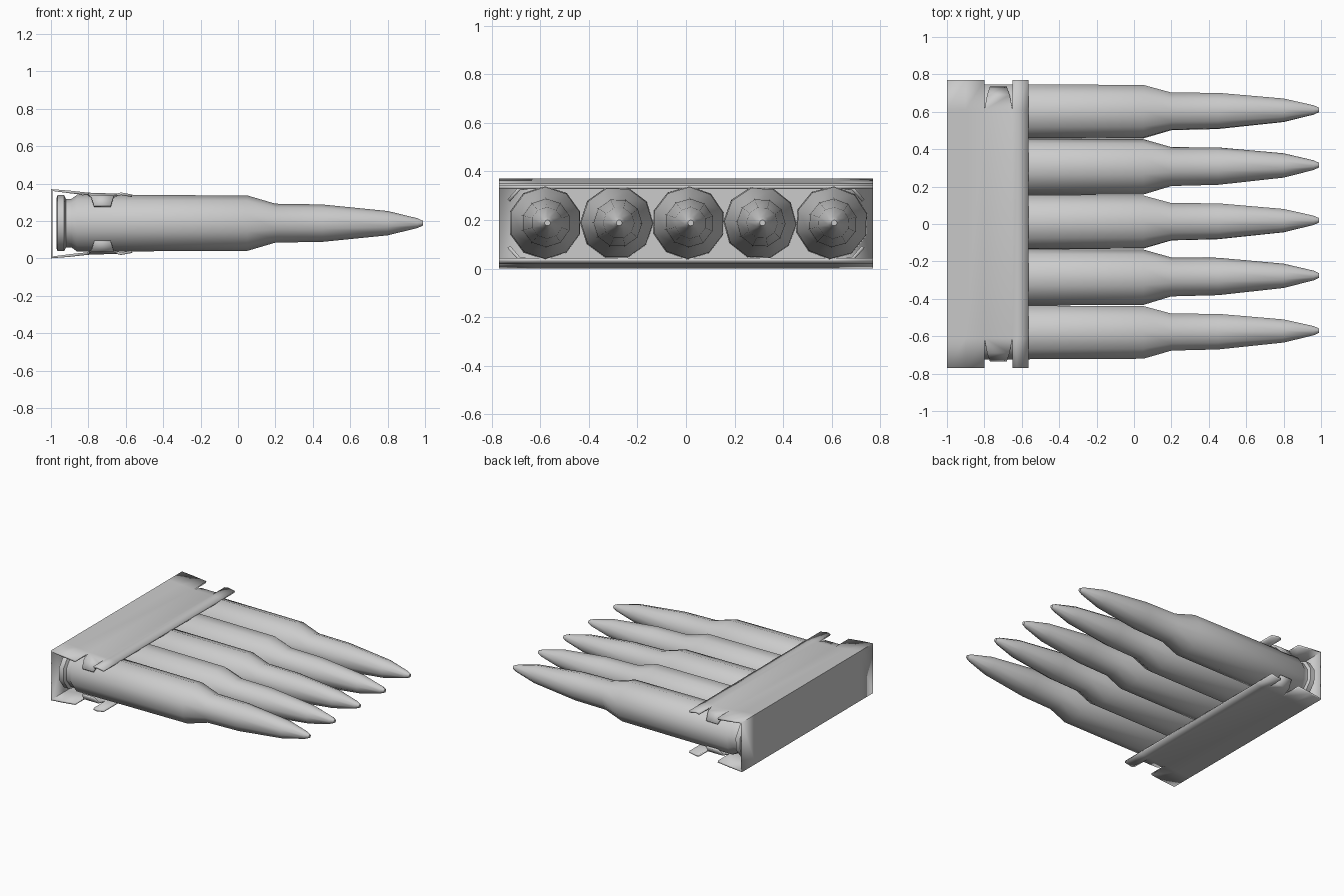
import bpy, bmesh
from math import pi, cos, sin

if "Cube" in bpy.data.objects:
    bpy.data.objects.remove(bpy.data.objects["Cube"])

def finish(name, bm, angle):
    bmesh.ops.recalc_face_normals(bm, faces=bm.faces)
    me = bpy.data.meshes.new(name)
    bm.to_mesh(me)
    bm.free()
    ob = bpy.data.objects.new(name, me)
    bpy.context.collection.objects.link(ob)
    bpy.ops.object.select_all(action='DESELECT')
    ob.select_set(True)
    bpy.context.view_layer.objects.active = ob
    bpy.ops.object.shade_smooth_by_angle(angle=angle)
    return ob

# Cartridge: lathe profile (x, radius) from base rim to pointed tip
PROFILE = [(-0.97, 0.135), (-0.965, 0.15), (-0.93, 0.15), (-0.92, 0.13), (-0.89, 0.13),
           (-0.86, 0.152), (0.05, 0.148), (0.2, 0.104), (0.45, 0.1),
           (0.8, 0.065), (0.96, 0.026), (0.99, 0.012)]
SIDES = 10
CZ = 0.188

def cartridge(name, y0, turn):
    bm = bmesh.new()
    rings = []
    for x, r in PROFILE:
        tip = 0.01 * max(0, x)          # slight lean of the tip
        rings.append([bm.verts.new((x, y0 + tip + r * cos(2 * pi * i / SIDES + turn),
                                    CZ + r * sin(2 * pi * i / SIDES + turn)))
                      for i in range(SIDES)])
    for a, b in zip(rings, rings[1:]):
        for i in range(SIDES):
            j = (i + 1) % SIDES
            bm.faces.new((a[i], a[j], b[j], b[i]))
    bm.faces.new(rings[0])
    bm.faces.new(rings[-1])
    finish(name, bm, pi / 4)

for k in range(5):
    cartridge(f"cartridge_{k + 1}", -0.58 + 0.295 * k, 0.3 * k + pi / 2)

# Clip: channel cross-section (x, z) swept along y, open toward +x
MID = 0.185
upper = [(-1.0, 0.37), (-0.9, 0.362), (-0.8, 0.351), (-0.65, 0.346), (-0.625, 0.352), (-0.565, 0.341)]
section = [(x, 2 * MID - z) for x, z in reversed(upper)] + upper
ys = [-0.77, -0.61, 0.61, 0.77]
NOTCH = (-0.8, -0.65)

bm = bmesh.new()
grid = [[bm.verts.new((x, y, z)) for x, z in section] for y in ys]
for r in range(3):
    for c in range(len(section) - 1):
        a, b = section[c], section[c + 1]
        notch = {a[0], b[0]} == set(NOTCH)
        if not (notch and r != 1):
            bm.faces.new((grid[r][c], grid[r][c + 1], grid[r + 1][c + 1], grid[r + 1][c]))
            continue
        # end notch: a tapered tab folded inward to hold the outer cartridge
        inner = grid[1] if r == 0 else grid[2]
        s = -1 if r == 0 else 1
        up = 1 if a[1] > MID else -1
        edge = (inner[c], inner[c + 1])
        for y, dz, x0, x1 in ((0.69, 0.15, -0.785, -0.665), (0.735, 0.1, -0.77, -0.68)):
            xs = (x0, x1) if a[0] < b[0] else (x1, x0)
            nxt = tuple(bm.verts.new((x, s * y, MID + up * dz)) for x in xs)
            bm.faces.new((edge[0], edge[1], nxt[1], nxt[0]))
            edge = nxt
clip = finish("clip", bm, pi / 6)

# Sheet thickness, grown toward the inside of the channel
back = min(clip.data.polygons, key=lambda p: p.center.x)
mod = clip.modifiers.new("sheet", 'SOLIDIFY')
mod.thickness = 0.014
mod.offset = -1 if back.normal.x < 0 else 1
